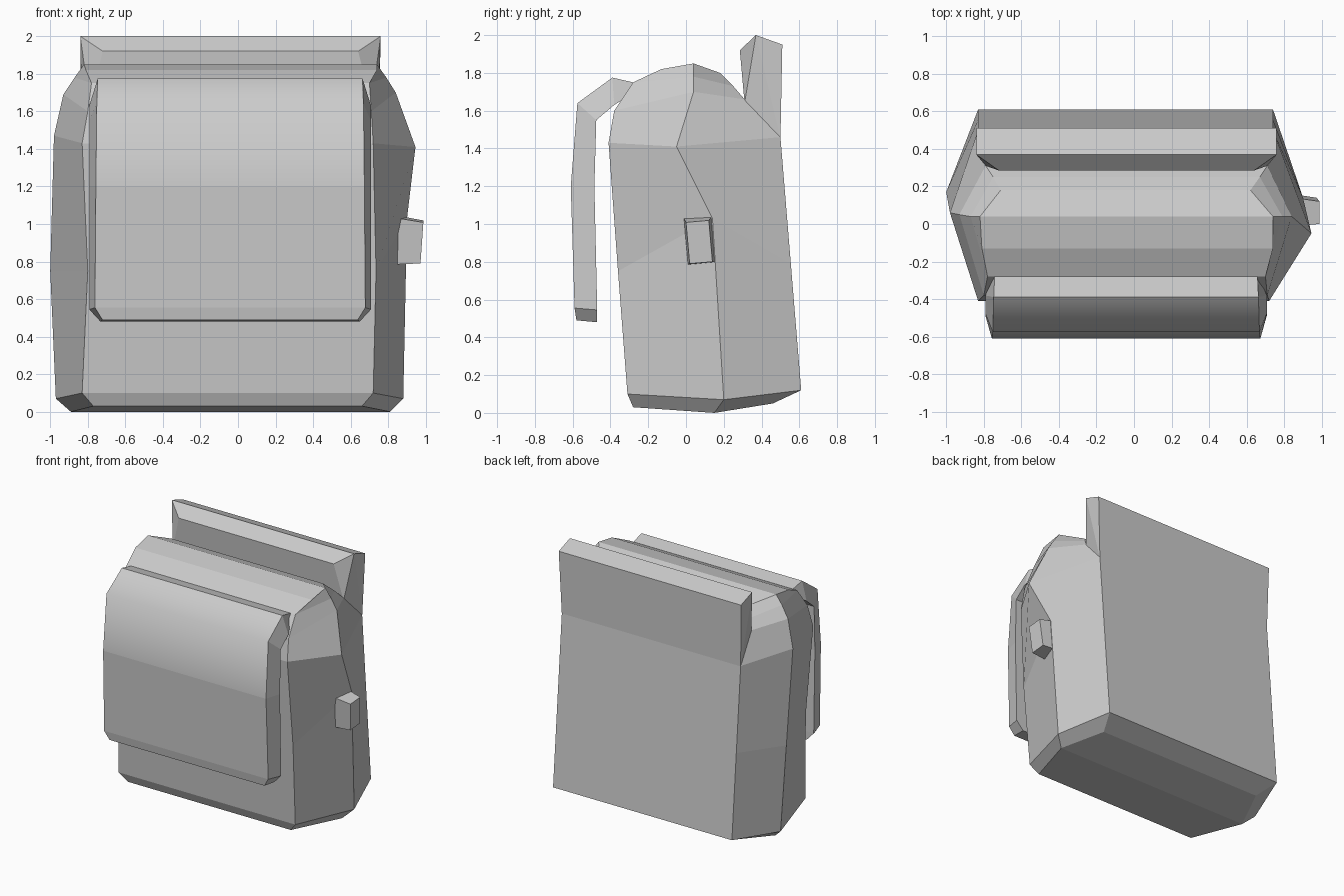
import bpy, bmesh
from math import radians
from mathutils import Matrix

if "Cube" in bpy.data.objects:
    bpy.data.objects.remove(bpy.data.objects["Cube"])


def finish(name, bm):
    bmesh.ops.recalc_face_normals(bm, faces=bm.faces)
    mesh = bpy.data.meshes.new(name)
    bm.to_mesh(mesh)
    bm.free()
    obj = bpy.data.objects.new(name, mesh)
    bpy.context.collection.objects.link(obj)
    return obj


def loft(rings):
    """Skin a stack of equal closed rings; returns mesh, vertex rings and side faces per level."""
    bm = bmesh.new()
    vs = [[bm.verts.new(p) for p in r] for r in rings]
    n = len(rings[0])
    levels = [[bm.faces.new((a[i], a[(i + 1) % n], b[(i + 1) % n], b[i])) for i in range(n)]
              for a, b in zip(vs, vs[1:])]
    return bm, vs, levels


# Bag body: each level is front (y, z, left x, right x), left ridge, right ridge, back (y, z, left x, right x)
body_levels = [
    ((-.28, .03, -.77, .66), (-.89, .15, 0), (.81, .15, 0), (.46, .05, -.76, .67)),
    ((-.31, .10, -.83, .72), (-.97, .20, .07), (.88, .20, .07), (.61, .12, -.83, .74)),
    ((-.36, .75, -.80, .735), (-1.0, .17, .75), (.90, .14, 1.03), (.555, .79, -.83, .74)),
    ((-.41, 1.43, -.83, .72), (-.98, .06, 1.47), (.945, -.05, 1.41), (.50, 1.46, -.83, .74)),
    ((-.38, 1.60, -.80, .71), (-.93, .05, 1.69), (.84, .04, 1.70), (.31, 1.66, -.79, .71)),
    ((-.28, 1.75, -.78, .70), (-.87, .04, 1.78), (.79, .04, 1.78), (.25, 1.73, -.75, .67)),
    ((-.13, 1.82, -.81, .74), (-.82, .04, 1.85), (.74, .04, 1.85), (.18, 1.80, -.71, .62)),
]
rings = []
for (fy, fz, fl, fr), left, right, (by, bz, bl, br) in body_levels:
    rings.append([(fl, fy, fz), (fr, fy, fz), right, (br, by, bz), (bl, by, bz), left])
bm, vs, _ = loft(rings)
for r in (vs[0], vs[-1]):
    bm.faces.new((r[0], r[1], r[2], r[5]))
    bm.faces.new((r[5], r[2], r[3], r[4]))
finish("bag_body", bm)

# Raised back panel: convex block from (y, z, left x, right x) corners
bm = bmesh.new()
for y, z, l, r in [(.37, 2.0, -.84, .76), (.285, 1.92, -.72, .64), (.31, 1.64, -.79, .71),
                   (.50, 1.45, -.83, .74), (.51, 1.95, -.84, .76)]:
    bm.verts.new((l, y, z))
    bm.verts.new((r, y, z))
bmesh.ops.convex_hull(bm, input=bm.verts)
bmesh.ops.dissolve_limit(bm, angle_limit=radians(1), verts=bm.verts, edges=bm.edges)
finish("back_panel", bm)

# Front flap: outer (y, z, half width) and inner (y, z, half width), from the hem to the top
flap_rows = [
    ((-.58, .49, .68), (-.47, .48, .69)),
    ((-.59, .555, .72), (-.47, .545, .75)),
    ((-.61, 1.20, .715), (-.485, 1.20, .75)),
    ((-.575, 1.64, .71), (-.475, 1.55, .75)),
    ((-.39, 1.775, .705), (-.38, 1.63, .75)),
    ((-.28, 1.75, .70), (-.27, 1.70, .70)),
]
cx = -.042
bm, vs, levels = loft([[(cx - ow, oy, oz), (cx + ow, oy, oz), (cx + iw, iy, iz), (cx - iw, iy, iz)]
                       for (oy, oz, ow), (iy, iz, iw) in flap_rows])
bm.faces.new(vs[0])
bm.faces.new(vs[-1])
for k in (2, 3):
    levels[k][0].smooth = True
finish("front_flap", bm)

# Side buckle: tilted block, narrower on its outer face
bm = bmesh.new()
bmesh.ops.create_cube(bm, size=1, matrix=Matrix.Diagonal((.15, .155, .25, 1)))
for v in bm.verts:
    if v.co.x > 0:
        v.co.y = v.co.y * .78 - .005
        v.co.z *= .88
buckle = finish("side_buckle", bm)
buckle.location = (.905, .075, .91)
buckle.rotation_euler = (radians(5), radians(4), 0)
